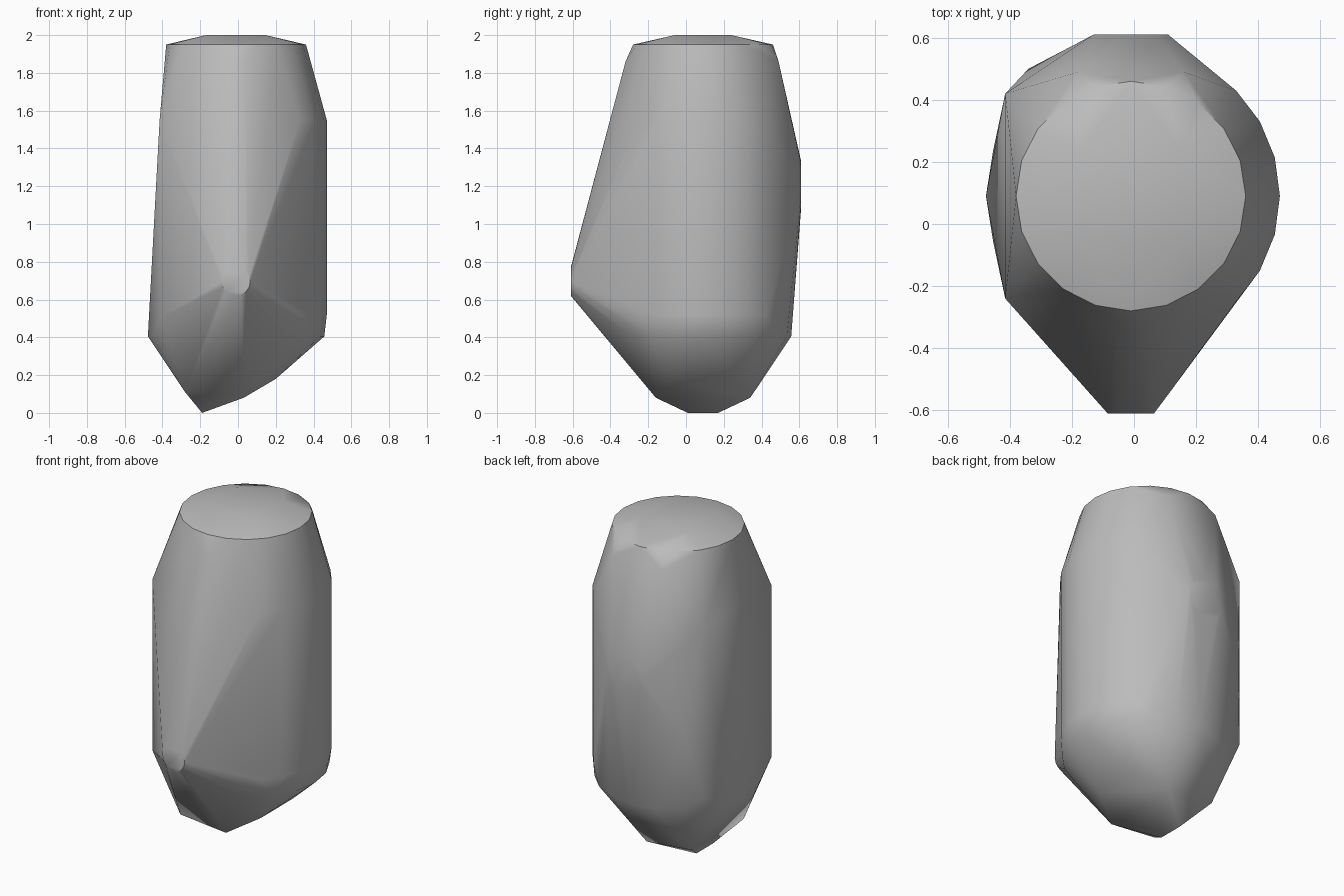
import bpy, bmesh
from math import sin, cos, radians, pi

cube = bpy.data.objects.get("Cube")
if cube:
    bpy.data.objects.remove(cube)

CX, CY = -0.01, 0.09  # axis of the body


def ring(r, z, n=20, start=0, end=360):
    """Points of a horizontal arc round the body axis."""
    return [(CX + r * cos(radians(start + (end - start) * i / n)),
             CY + r * sin(radians(start + (end - start) * i / n)), z)
            for i in range(n + 1 if end - start < 360 else n)]


def disc(r, y, z, n=16):
    """Points of an upright disc that faces front or back."""
    return [(CX + r * cos(2 * pi * i / n), y, z + r * sin(2 * pi * i / n)) for i in range(n)]


def pair(x, half, z):
    """Two points mirrored front to back."""
    return [(x, CY - half, z), (x, CY + half, z)]


points = []
# crown: shallow square plateau over the round rim
points += pair(-0.17, 0.15, 2.0) + pair(0.145, 0.15, 2.0)
points += ring(0.37, 1.95)
# shoulders below the rim
points += [(x, -0.32, 1.86) for x in (-0.06, 0.04)]
points += [(x, 0.49, 1.86) for x in (-0.18, 0.16)]
# front nose and back bulge
points += disc(0.075, -0.61, 0.695)
points += disc(0.12, 0.61, 1.21)
# rounded left wall
for z in (0.52, 1.55):
    points += ring(0.48, z, 6, -45, 45)
# flat right wall
for z in (0.5, 1.55):
    points += pair(-0.415, 0.33, z)
points += [(-0.34, 0.5, 0.9)]
# lower rim and faceted keel
points += ring(0.467, 0.405)
points += pair(-0.28, 0.25, 0.11) + pair(-0.19, 0.08, 0.0)
points += pair(0.03, 0.25, 0.08) + pair(0.2, 0.155, 0.18)

# wrap the shell round all sections
bm = bmesh.new()
for p in points:
    bm.verts.new(p)
hull = bmesh.ops.convex_hull(bm, input=bm.verts)
spare = {g for g in hull["geom_interior"] + hull["geom_unused"] if isinstance(g, bmesh.types.BMVert)}
bmesh.ops.delete(bm, geom=list(spare), context='VERTS')
bmesh.ops.dissolve_limit(bm, angle_limit=radians(0.5), verts=bm.verts, edges=bm.edges)
bmesh.ops.recalc_face_normals(bm, faces=bm.faces)
mesh = bpy.data.meshes.new("shell")
bm.to_mesh(mesh)
bm.free()
shell = bpy.data.objects.new("shell", mesh)
bpy.context.collection.objects.link(shell)

# plain grey
grey = bpy.data.materials.new("grey")
grey.use_nodes = True
colour = (0.5, 0.5, 0.5, 1)
grey.diffuse_color = colour
grey.node_tree.nodes["Principled BSDF"].inputs["Base Color"].default_value = colour
mesh.materials.append(grey)

bpy.ops.object.select_all(action='DESELECT')
shell.select_set(True)
bpy.context.view_layer.objects.active = shell
bpy.ops.object.shade_smooth_by_angle(angle=radians(40))
